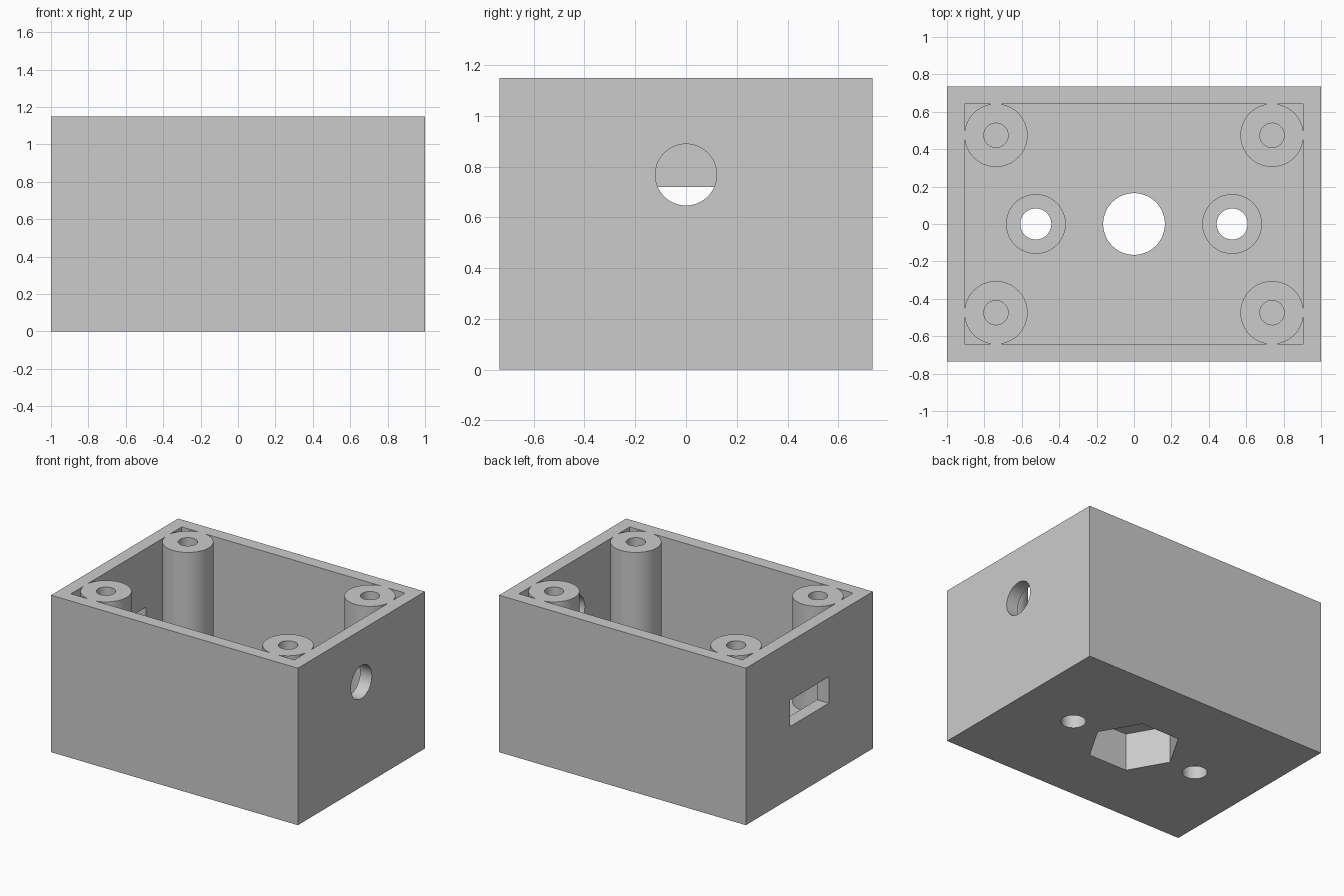
import bpy
import math

if "Cube" in bpy.data.objects:
    bpy.data.objects.remove(bpy.data.objects["Cube"], do_unlink=True)

# Main dimensions
HALF_X, HALF_Y, HEIGHT = 1.0, 0.735, 1.15
IN_X, IN_Y = 0.905, 0.641
FLOOR = 0.37
WEB = 0.094          # material left under the recesses
TOP = HEIGHT + 0.1   # cutters overshoot the rim

grey = bpy.data.materials.new("plain grey")
grey.use_nodes = True
grey.diffuse_color = (0.6, 0.6, 0.6, 1)
grey.node_tree.nodes["Principled BSDF"].inputs["Base Color"].default_value = (0.6, 0.6, 0.6, 1)


def box(name, x, y, z):
    """Box spanning the given (low, high) ranges."""
    spans = (x, y, z)
    bpy.ops.mesh.primitive_cube_add(size=1, location=[(a + b) / 2 for a, b in spans])
    ob = bpy.context.object
    ob.scale = [b - a for a, b in spans]
    bpy.ops.object.transform_apply(location=True, rotation=True, scale=True)
    ob.name = name
    ob.data.materials.append(grey)
    return ob


def cylinder(name, x, y, radius, low, high, sides=64):
    """Upright prism between two heights."""
    bpy.ops.mesh.primitive_cylinder_add(vertices=sides, radius=radius, depth=high - low,
                                        location=(x, y, (low + high) / 2))
    ob = bpy.context.object
    ob.name = name
    ob.data.materials.append(grey)
    return ob


def cut(target, tool):
    """Subtract the tool from the target and discard the tool."""
    mod = target.modifiers.new("cut", 'BOOLEAN')
    mod.operation = 'DIFFERENCE'
    mod.solver = 'EXACT'
    mod.object = tool
    bpy.context.view_layer.update()
    with bpy.context.temp_override(object=target, active_object=target):
        bpy.ops.object.modifier_apply(modifier=mod.name)
    bpy.data.objects.remove(tool, do_unlink=True)


body = box("enclosure_body", (-HALF_X, HALF_X), (-HALF_Y, HALF_Y), (0, HEIGHT))
corners = [(sx * 0.738, sy * 0.474) for sx in (-1, 1) for sy in (-1, 1)]

# Cavity, leaving the four corner posts standing
cavity = box("cavity_cutter", (-IN_X, IN_X), (-IN_Y, IN_Y), (FLOOR, TOP))
for x, y in corners:
    cut(cavity, cylinder("post_shape", x, y, 0.169, FLOOR - 0.1, TOP + 0.1))
cut(body, cavity)

# Screw holes in the posts
for x, y in corners:
    cut(body, cylinder("post_hole_cutter", x, y, 0.065, FLOOR, TOP))

# Counterbored mounting holes in the floor
for x in (-0.525, 0.525):
    cut(body, cylinder("head_recess_cutter", x, 0, 0.157, WEB, FLOOR + 0.1))
    cut(body, cylinder("mount_hole_cutter", x, 0, 0.083, -0.1, FLOOR))

# Centre hole with a hexagonal nut pocket underneath
cut(body, cylinder("centre_hole_cutter", 0, 0, 0.165, 0.1, FLOOR + 0.1))
pocket = cylinder("nut_pocket_cutter", 0, 0, 0.312, -0.1, FLOOR - WEB, sides=6)
pocket.rotation_euler.z = math.radians(30)   # points along x
cut(body, pocket)

# Round cable hole on one end, rectangular slot on the other
cable = cylinder("cable_hole_cutter", 0, 0, 0.121, -0.15, 0.15)
cable.location = (0.95, 0, 0.768)
cable.rotation_euler.y = math.pi / 2
cut(body, cable)
cut(body, box("slot_cutter", (-1.1, -0.8), (-0.225, 0.225), (0.527, 0.72)))

# Smooth round walls, crisp edges
bpy.ops.object.select_all(action='DESELECT')
body.select_set(True)
bpy.context.view_layer.objects.active = body
bpy.ops.object.shade_smooth_by_angle(angle=math.radians(30))
